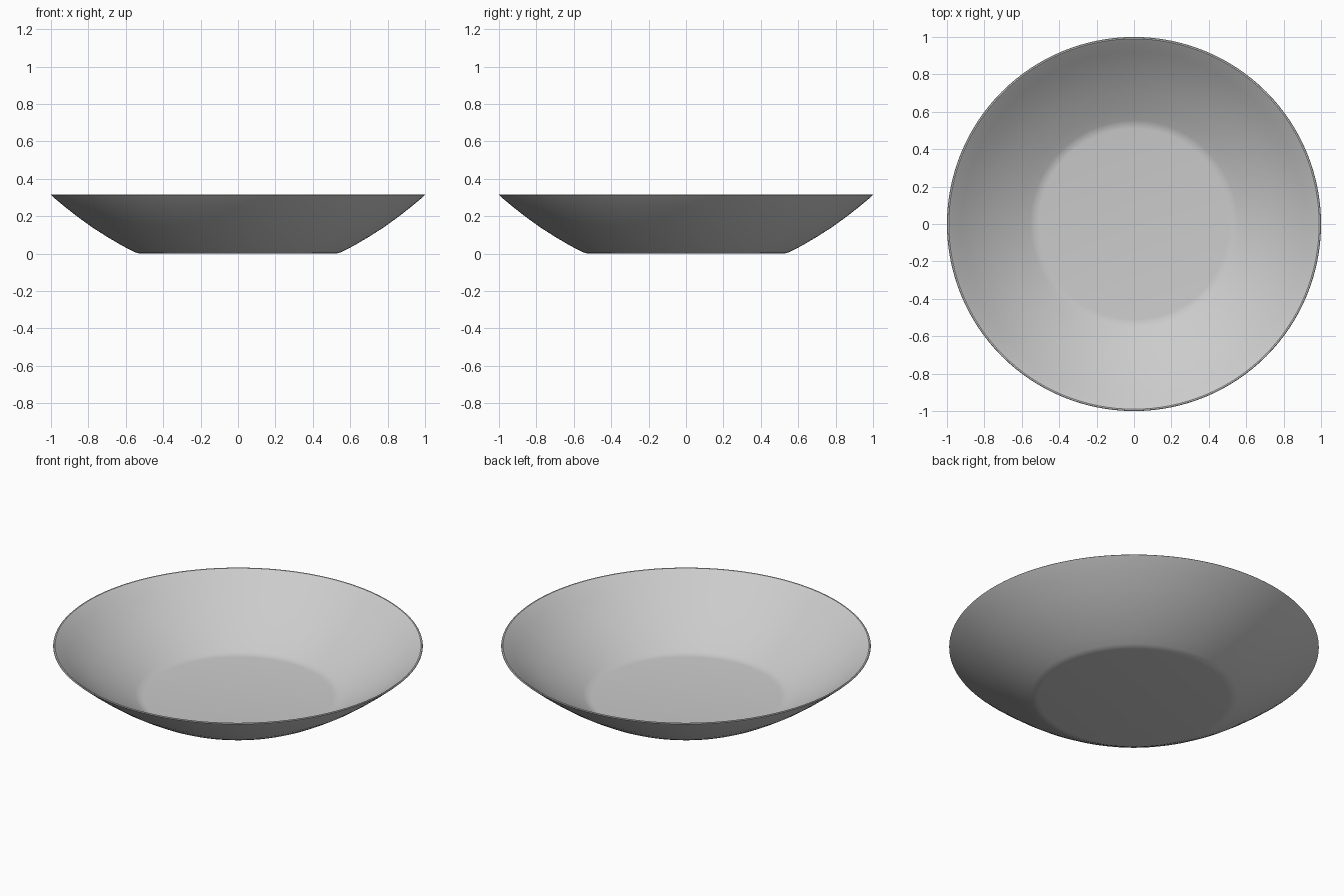
import bpy, bmesh, math

if "Cube" in bpy.data.objects:
    bpy.data.objects.remove(bpy.data.objects["Cube"])

# Half-profile of the dish: outside from base centre to rim, then inside back down
outer = [(0, 0), (0.515, 0), (0.54, 0.003), (0.56, 0.012), (0.62, 0.043), (0.70, 0.09),
         (0.78, 0.141), (0.86, 0.199), (0.93, 0.254), (0.985, 0.30), (1.0, 0.314)]
inner = [(0.997, 0.317), (0.99, 0.317), (0.975, 0.306), (0.92, 0.26), (0.85, 0.204),
         (0.77, 0.148), (0.69, 0.098), (0.61, 0.052), (0.555, 0.023),
         (0.535, 0.014), (0.51, 0.011), (0, 0.011)]
profile = outer + inner

# Lathe the profile around z
bm = bmesh.new()
verts = [bm.verts.new((r, 0, z)) for r, z in profile]
edges = [bm.edges.new(pair) for pair in zip(verts, verts[1:])]
bmesh.ops.spin(bm, geom=verts + edges, cent=(0, 0, 0), axis=(0, 0, 1),
               angle=2 * math.pi, steps=128, use_duplicate=False)
bmesh.ops.remove_doubles(bm, verts=bm.verts, dist=0.0005)
bmesh.ops.recalc_face_normals(bm, faces=bm.faces)

mesh = bpy.data.meshes.new("dish")
bm.to_mesh(mesh)
bm.free()
dish = bpy.data.objects.new("dish", mesh)
bpy.context.collection.objects.link(dish)

# Smooth shading, crisp rim
bpy.context.view_layer.objects.active = dish
dish.select_set(True)
bpy.ops.object.shade_smooth_by_angle(angle=math.radians(35))
